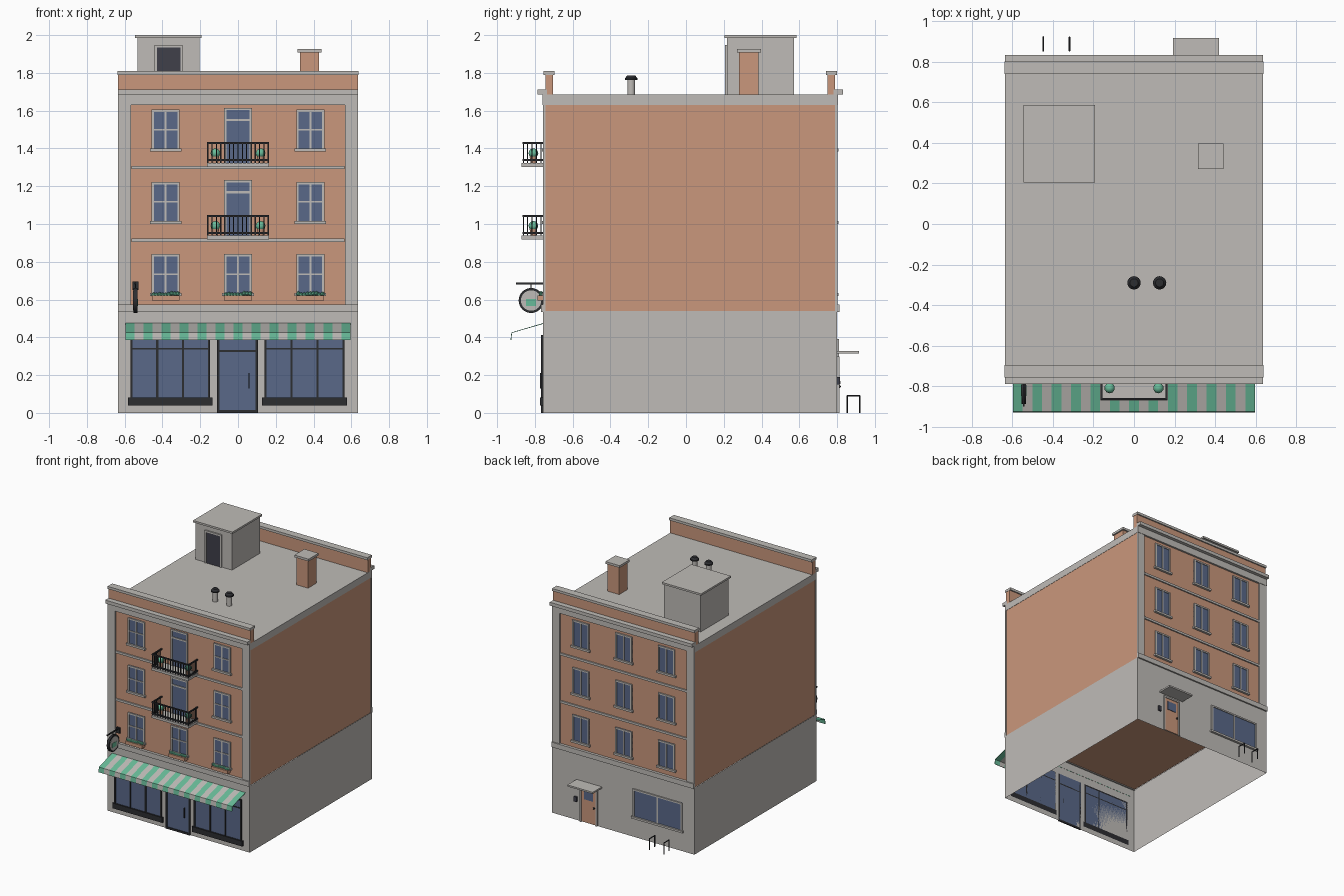
import bpy, bmesh, math, random
from mathutils import Matrix, Vector

random.seed(4)
old = bpy.data.objects.get("Cube")
if old:
    bpy.data.objects.remove(old)


def material(name, *rgb):
    m = bpy.data.materials.new(name)
    m.use_nodes = True
    m.diffuse_color = (*rgb, 1)
    bsdf = m.node_tree.nodes["Principled BSDF"]
    bsdf.inputs["Base Color"].default_value = (*rgb, 1)
    bsdf.inputs["Roughness"].default_value = 0.8
    return m


BRICK = material("terracotta", .59, .31, .2)
STONE = material("pale stone", .52, .5, .475)
GLASS = material("blue glass", .1, .14, .25)
IRON = material("black iron", .025, .026, .03)
DARK = material("dark door", .05, .05, .068)
GREEN = material("mint green", .14, .5, .32)


class Part:
    """Collects simple solids into one named object."""

    def __init__(self, name, *mats):
        self.name, self.mats, self.bm = name, mats, bmesh.new()

    def box(self, x0, x1, y0, y1, z0, z1):
        size = Matrix.Diagonal((abs(x1 - x0), abs(y1 - y0), z1 - z0, 1))
        mid = Matrix.Translation(((x0 + x1) / 2, (y0 + y1) / 2, (z0 + z1) / 2))
        bmesh.ops.create_cube(self.bm, size=1, matrix=mid @ size)
        return self

    def rod(self, a, b, r, r2=None, sides=16):
        a, b = Vector(a), Vector(b)
        turn = (b - a).to_track_quat('Z', 'Y').to_matrix().to_4x4()
        bmesh.ops.create_cone(self.bm, cap_ends=True, segments=sides, radius1=r,
                              radius2=r if r2 is None else r2, depth=(b - a).length,
                              matrix=Matrix.Translation((a + b) / 2) @ turn)
        return self

    def ball(self, x, y, z, r, level=2):
        bmesh.ops.create_icosphere(self.bm, subdivisions=level, radius=r,
                                   matrix=Matrix.Translation((x, y, z)))
        return self

    def done(self, smooth=False):
        mesh = bpy.data.meshes.new(self.name)
        self.bm.to_mesh(mesh)
        self.bm.free()
        for m in self.mats:
            mesh.materials.append(m)
        ob = bpy.data.objects.new(self.name, mesh)
        bpy.context.collection.objects.link(ob)
        if smooth:
            bpy.ops.object.select_all(action='DESELECT')
            ob.select_set(True)
            bpy.context.view_layer.objects.active = ob
            bpy.ops.object.shade_smooth_by_angle()
        return ob


W = .635
FRONT, BACK = -.745, .79
COLS = (-.383, 0, .383)
FLOORS = (.63, 1.012, 1.395)

# Main masses: open shell below, solid brick above, roof slab
shell = Part("ground_floor_walls", STONE).box(-W, W, FRONT - .012, BACK + .01, 0, .54)
flat = [f for f in shell.bm.faces if abs(f.normal.z) > .5]
bmesh.ops.delete(shell.bm, geom=flat, context='FACES_ONLY')
shell.done()
Part("upper_walls", BRICK).box(-W + .002, W - .002, FRONT, BACK, .54, 1.64).done()
Part("roof_slab", STONE).box(-W, W, FRONT, BACK, 1.63, 1.685).done()


def window(frame, glass, x, y, out, z, w, h, bars, cross):
    """Framed window: surround, sill, glass plate and glazing bars."""
    a, b, t = x - w / 2, x + w / 2, .012
    d = y + out * .01
    glass.box(a, b, y, y + out * .004, z, z + h)
    frame.box(a, a + t, y, d, z, z + h).box(b - t, b, y, d, z, z + h)
    frame.box(a, b, y, d, z + h - t, z + h)
    frame.box(a - .01, b + .01, y, y + out * .018, z - .012, z + .004)
    for i in range(1, bars + 1):
        m = a + w * i / (bars + 1)
        frame.box(m - .005, m + .005, y, d, z, z + h)
    if cross:
        frame.box(a, b, y, d, z + h * .5 - .004, z + h * .5 + .004)


# Street and rear elevations share pilasters, bands, cornice and parapet
for label, y, out in (("front", FRONT, -1), ("back", BACK, 1)):
    trim = Part(label + "_trim", STONE)
    for s in (-1, 1):
        trim.box(s * .567, s * W, y, y + out * .012, .57, 1.64)
    for z in (.905, 1.29):
        trim.box(-.565, .565, y, y + out * .01, z, z + .018)
    trim.box(-W, W, y, y + out * .022, .535, .575)
    trim.box(-W, W, y, y + out * .015, 1.63, 1.685)
    trim.box(-W, W, y - out * .01, y + out * .042, 1.685, 1.712)
    trim.done()
    Part(label + "_parapet", BRICK).box(-W, W, y, y - out * .04, 1.685, 1.792).done()
    Part(label + "_parapet_cap", STONE).box(
        -W - .002, W + .002, y + out * .01, y - out * .05, 1.79, 1.81).done()
    frame, glass = Part(label + "_window_frames", STONE), Part(label + "_window_glass", GLASS)
    for i, z in enumerate(FLOORS):
        for x in COLS:
            if out > 0 or x or i == 0:
                window(frame, glass, x, y, out, z, .148, .21, 1, out < 0)
            else:
                # Balcony door with transom
                window(frame, glass, x, y, out, z - .08, .148, .3, 0, False)
                frame.box(-.07, .07, y, y - .01, z + .15, z + .162)
    frame.done()
    glass.done()

# Balconies with railings and potted shrubs
OUT = -.866
for i, z in enumerate((.918, 1.303)):
    n = ("lower", "upper")[i]
    Part(n + "_balcony_slab", STONE).box(-.165, .165, OUT - .004, FRONT, z, z + .02).done()
    rail = Part(n + "_balcony_railing", IRON)
    for h in (.03, .12):
        rail.box(-.165, .165, OUT, OUT + .01, z + h, z + h + .01)
        for s in (-1, 1):
            rail.box(s * .155, s * .165, OUT, FRONT, z + h, z + h + .01)
    for k in range(15):
        x = -.16 + .32 * k / 14
        r = .005 if k in (0, 14) else .0028
        rail.box(x - r, x + r, OUT + .002, OUT + .008, z + .02, z + .125)
    for s in (-1, 1):
        for k in range(1, 5):
            v = OUT + .024 * k
            rail.box(s * .157, s * .163, v, v + .006, z + .02, z + .125)
    rail.done()
    pots, shrubs = Part(n + "_pots", BRICK), Part(n + "_shrubs", GREEN)
    for x in (-.12, .12):
        pots.rod((x, -.808, z + .02), (x, -.808, z + .055), .014, .02)
        shrubs.ball(x, -.808, z + .072, .026)
    pots.done(True)
    shrubs.done(True)

# Window boxes on the lowest street windows
boxes, leaves = Part("planter_boxes", BRICK), Part("planter_leaves", GREEN)
for x in COLS:
    boxes.box(x - .073, x + .073, FRONT, FRONT - .04, .595, .622)
    for k in range(9):
        leaves.ball(x - .064 + .016 * k, FRONT - .022, .627 + random.uniform(-.004, .006), .013, 1)
boxes.done()
leaves.done()

# Shop front
SHOP = FRONT - .012
glass = Part("shop_glass", GLASS).box(-.11, .105, SHOP, SHOP - .004, .01, .41)
frame = Part("shop_frames", IRON)
for a, b in ((-.57, -.148), (.14, .565)):
    glass.box(a, b, SHOP, SHOP - .004, .06, .41)
    frame.box(a - .012, b + .012, SHOP, SHOP - .016, .04, .082)
    frame.box(a, b, SHOP, SHOP - .008, .335, .343)
    frame.box(a, b, SHOP, SHOP - .01, .4, .412)
    for k in range(4):
        x = a + .006 + (b - a - .012) * k / 3
        frame.box(x - .006, x + .006, SHOP, SHOP - .01, .06, .41)
for x in (-.105, .1):
    frame.box(x - .007, x + .007, SHOP, SHOP - .01, 0, .41)
frame.box(-.11, .105, SHOP, SHOP - .009, .322, .332)
frame.box(-.11, .105, SHOP, SHOP - .009, 0, .016)
frame.box(.055, .06, SHOP, SHOP - .015, .13, .21)
frame.done()
glass.done()

# Striped awning with hanging valance
awning = Part("awning", GREEN, STONE)
profile = ((SHOP, .475), (-.924, .426), (-.929, .386))
STRIPES = 25
rows = [[awning.bm.verts.new((-.596 + 1.192 * i / STRIPES, y, z)) for y, z in profile]
        for i in range(STRIPES + 1)]
for i in range(STRIPES):
    for j in range(2):
        f = awning.bm.faces.new((rows[i][j], rows[i][j + 1], rows[i + 1][j + 1], rows[i + 1][j]))
        f.material_index = i % 2
awning.done().modifiers.new("thickness", 'SOLIDIFY').thickness = .004

# Round hanging sign on an iron bracket
SX, SY, SZ = -.543, -.82, .595
Part("sign_rim", IRON).rod((SX - .01, SY, SZ), (SX + .01, SY, SZ), .066, sides=32).done(True)
Part("sign_face", STONE).rod((SX - .012, SY, SZ), (SX + .012, SY, SZ), .054, sides=32).done(True)
Part("sign_panel", GREEN).box(SX - .014, SX + .014, SY - .027, SY + .027, SZ - .028, SZ + .008).done()
arm = Part("sign_bracket", IRON).box(SX - .015, SX + .015, FRONT, FRONT - .012, .65, .695)
arm.box(SX - .004, SX + .004, -.9, FRONT, .68, .689)
arm.box(SX - .003, SX + .003, SY - .003, SY + .003, .655, .685).done()

# Stair housing on the roof
Part("stair_housing", STONE).box(-.533, -.205, .217, .573, 1.68, 1.987).done()
Part("stair_housing_cap", STONE).box(-.545, -.193, .205, .585, 1.985, 2).done()
Part("stair_door", DARK).box(-.43, -.305, .217, .21, 1.685, 1.935).done()
jamb = Part("stair_door_frame", STONE).box(-.442, -.293, .217, .206, 1.935, 1.948)
for x in (-.442, -.305):
    jamb.box(x, x + .012, .217, .206, 1.685, 1.948)
jamb.done()

# Chimney and vents
Part("chimney", BRICK).box(.327, .43, .28, .385, 1.68, 1.91).done()
Part("chimney_cap", STONE).box(.315, .442, .27, .397, 1.908, 1.926).done()
pipes, hoods = Part("vent_pipes", STONE), Part("vent_hoods", IRON)
for x in (0, .126):
    pipes.rod((x, -.29, 1.68), (x, -.29, 1.77), .021)
    hoods.rod((x, -.29, 1.762), (x, -.29, 1.772), .033)
    hoods.rod((x, -.29, 1.772), (x, -.29, 1.787), .033, .02)
pipes.done(True)
hoods.done(True)

# Rear door, canopy, meter box and wide window
REAR = BACK + .01
DX = .305
Part("rear_door", BRICK).box(DX - .065, DX + .065, REAR, REAR + .006, .005, .285).done()
jamb = Part("rear_door_frame", STONE).box(DX - .077, DX + .077, REAR, REAR + .012, .285, .298)
for s in (-1, 1):
    jamb.box(DX + s * .065, DX + s * .077, REAR, REAR + .012, 0, .285)
jamb.done()
Part("rear_door_pane", GLASS).box(DX - .04, DX + .04, REAR, REAR + .01, .19, .26).done()
Part("rear_door_handle", IRON).ball(DX - .05, REAR + .012, .14, .008).done(True)
Part("rear_canopy", STONE).box(DX - .113, DX + .113, REAR, .917, .314, .327).done()
Part("meter_box", DARK).box(.41, .435, REAR, REAR + .014, .15, .19).done()
frame, glass = Part("rear_window_frame", STONE), Part("rear_window_glass", GLASS)
window(frame, glass, -.31, REAR, 1, .165, .44, .225, 1, False)
frame.done()
glass.done()

# Bicycle hoops
hoops = Part("bicycle_hoops", IRON)
for x in (-.447, -.318):
    low, high = (x, .853), (x, .921)
    for p in (low, high):
        hoops.rod((*p, 0), (*p, .092), .004, sides=8)
    hoops.rod((*low, .09), (*high, .09), .004, sides=8)
hoops.done(True)
